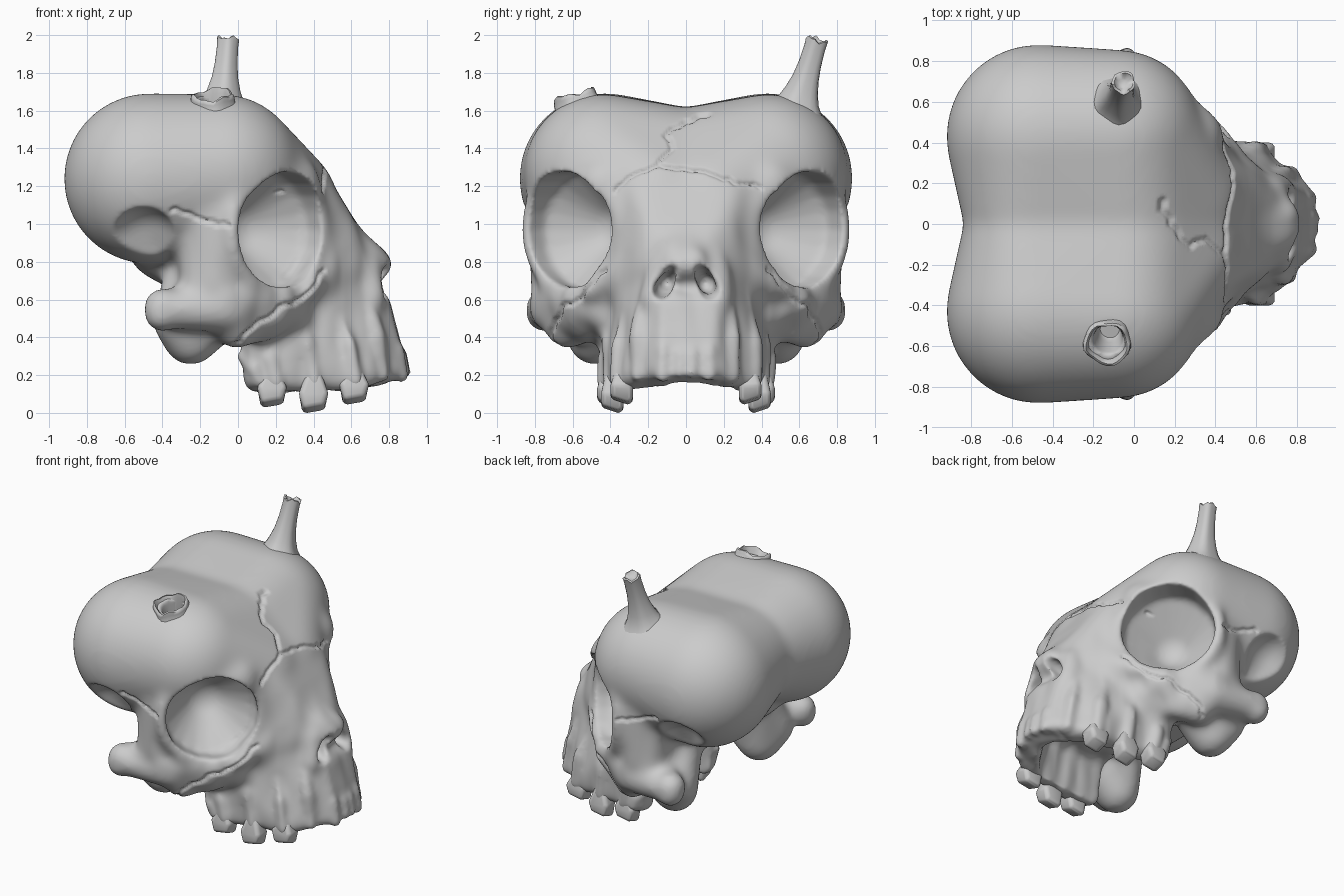
import bpy, bmesh, math, random
from mathutils import Vector, noise, kdtree

if "Cube" in bpy.data.objects:
    bpy.data.objects.remove(bpy.data.objects["Cube"])

random.seed(4)
tmp = bmesh.new()
bmesh.ops.create_icosphere(tmp, subdivisions=4, radius=1)
FINE = [v.co.copy() for v in tmp.verts]
tmp.clear()
bmesh.ops.create_icosphere(tmp, subdivisions=2, radius=1)
COARSE = [v.co.copy() for v in tmp.verts]
tmp.free()


def hull(bm, balls, sides=(1, -1), joined=False):
    """Convex skin around balls (x, y, z, r), mirrored across y=0; joined = one skin over both sides."""
    groups = [[(b, s) for b in balls for s in sides]] if joined else [[(b, s) for b in balls] for s in sides]
    for g in groups:
        vs = [bm.verts.new(Vector((x, y * s, z)) + u * r)
              for (x, y, z, r), s in g for u in (FINE if r > 0.13 else COARSE)]
        bmesh.ops.convex_hull(bm, input=vs, use_existing_faces=False)
        for v in vs:
            if v.is_valid and not v.link_faces:
                bm.verts.remove(v)


def chain(bm, balls):
    for a, b in zip(balls, balls[1:]):
        hull(bm, [a, b])


def make(bm, name):
    bmesh.ops.recalc_face_normals(bm, faces=bm.faces[:])
    me = bpy.data.meshes.new(name)
    bm.to_mesh(me)
    bm.free()
    ob = bpy.data.objects.new(name, me)
    bpy.context.collection.objects.link(ob)
    return ob


def modify(ob, kind, **props):
    m = ob.modifiers.new(kind, kind)
    for k, v in props.items():
        setattr(m, k, v)
    bpy.context.view_layer.objects.active = ob
    bpy.ops.object.modifier_apply(modifier=m.name)


def smooth(ob, angle=50):
    bpy.ops.object.select_all(action='DESELECT')
    ob.select_set(True)
    bpy.context.view_layer.objects.active = ob
    bpy.ops.object.shade_smooth_by_angle(angle=math.radians(angle))


EYE = Vector((0.185, 0.575, 0.97))


def socket_ring(out, R, r, n=20):
    """Balls around the eye opening, which faces 45 degrees outward."""
    c = EYE + Vector((out, out, 0)) * 0.707
    u = Vector((0.707, -0.707, 0))
    pts = [c + u * R * math.cos(t) + Vector((0, 0, R * math.sin(t)))
           for t in (2 * math.pi * i / n for i in range(n + 1))]
    return [(*p, r) for p in pts]


# ---- skull mass
bm = bmesh.new()
hull(bm, [(-.47, .43, 1.24, .453), (-.08, .44, 1.27, .417), (.2, .14, 1.1, .33),
          (-.5, .02, 1.28, .335), (-.05, .03, 1.2, .415), (.19, 0, 1.1, .32)])        # brain lobes
hull(bm, [(-.5, .07, 1.28, .335), (-.05, .07, 1.2, .415), (.19, .07, 1.1, .32)], joined=True)  # groove floor
hull(bm, [(.06, .58, 1.2, .22), (.27, .43, 1.2, .17), (-.08, .6, 1.15, .2)])          # brows
hull(bm, [(-.36, .25, .93, .24), (-.05, .25, .72, .2), (.2, .2, .8, .25)], joined=True)  # base
hull(bm, [(-.13, .65, 1.08, .18), (-.12, .71, .68, .12), (.1, .4, .9, .25)])          # outer eye wall
hull(bm, [(-.19, .66, 1.0, .13), (-.19, .7, .62, .11), (-.2, .45, .62, .13), (-.2, .45, 1.0, .13)])  # temple wall
hull(bm, [(-.01, .63, .44, .11), (-.07, .71, .6, .125), (.22, .53, .6, .12), (.3, .4, .52, .09)])  # cheek
hull(bm, [(-.39, .75, .545, .1), (-.06, .7, .55, .13), (-.2, .6, .58, .13)])          # cheek arch
hull(bm, [(-.405, .755, .52, .1), (-.4, .745, .56, .11)])                             # arch knob
hull(bm, [(-.25, .48, .4, .15), (-.36, .56, .48, .1), (-.14, .48, .5, .15), (-.25, .43, .7, .15)])  # ear bulb
hull(bm, [(.38, .22, 1.14, .14), (.45, .14, .98, .16), (.57, .08, .78, .17), (.3, .3, .7, .2)],
     joined=True)                                                                     # nose bridge
hull(bm, [(.74, .04, .78, .085), (.52, .1, .92, .12)], joined=True)                   # nose
hull(bm, [(.72, .17, .6, .075), (.69, .15, .78, .065), (.5, .15, .7, .1)])            # nose wings
hull(bm, [(.08, .4, .165, .05), (.1, .38, .6, .1), (.62, .34, .17, .05), (.84, .14, .22, .05),
          (.74, .12, .57, .07), (.45, .25, .74, .1)], joined=True)                    # upper jaw
chain(bm, socket_ring(.025, .338, .05))                                               # eye rim
chain(bm, [(.36, .52, .64, .05), (.46, .36, .75, .06), (.56, .22, .95, .05)])         # cheek ridge
skull = make(bm, "skull")
modify(skull, 'REMESH', mode='VOXEL', voxel_size=.024)
modify(skull, 'SMOOTH', factor=.5, iterations=16)

# ---- tooth root ridges, laid over the smoothed mass
bm = bmesh.new()
bm.from_mesh(skull.data)
bpy.data.objects.remove(skull)
for x, y, z, top in ((.12, .425, .165, .3), (.2, .43, .155, .42), (.4, .405, .155, .6), (.62, .36, .17, .56),
                     (.77, .25, .2, .6), (.865, .12, .2, .45), (.88, .03, .21, .4)):
    hull(bm, [(x, y, z, .042), (x - .03, y, (z + top) / 2, .045), (x - .1, y * .88, top, .03)])
skull = make(bm, "skull")
modify(skull, 'REMESH', mode='VOXEL', voxel_size=.018)

# ---- hollows
bm = bmesh.new()
bowl = [b for o in (-.04, .3) for b in socket_ring(o, .245, .065)]
hull(bm, bowl + [(EYE.x - .09, EYE.y - .09, .97, .17)])                               # eye sockets
hull(bm, [(-.64, .9, .82, .21), (-.5, .86, .89, .2), (-.46, .73, .79, .12), (-.37, .86, .86, .1)])  # temple hollows
hull(bm, [(.9, .15, .62, .058), (.88, .07, .785, .03), (.62, .1, .69, .045)])         # nostrils
hull(bm, [(-.2, .27, -.05, .06), (-.2, .27, .36, .06), (.56, .23, -.05, .06), (.5, .2, .36, .06),
          (.74, .08, -.05, .05), (.64, .05, .33, .06)], joined=True)                  # palate
hull(bm, [(-.13, -.585, 1.7, .085), (-.12, -.52, 1.52, .06)], (1,))                   # stump hole
for i in range(7):                                                                    # chipped front edge
    y = -.21 + .07 * i
    hull(bm, [(.95, y, .12, .024), (.7, y * .8, .12, .024), (.9, y, .15 + .05 * random.random(), .018)], (1,))
cutter = make(bm, "hollow_cutter")
cutter.hide_render = True
modify(cutter, 'REMESH', mode='VOXEL', voxel_size=.014)
modify(skull, 'BOOLEAN', operation='DIFFERENCE', object=cutter, solver='EXACT')
bpy.data.objects.remove(cutter)
modify(skull, 'REMESH', mode='VOXEL', voxel_size=.0135)
modify(skull, 'SMOOTH', factor=.5, iterations=8)


# ---- sutures: jagged grooves seen along one axis
def groove_tree(lines):
    pts = []
    for line in lines:
        path = []
        for a, b in zip(line, line[1:]):
            a, b = Vector((*a, 0)), Vector((*b, 0))
            n = max(1, round((b - a).length / .035))
            path += [a.lerp(b, i / n) + Vector((random.uniform(-.011, .011), random.uniform(-.011, .011), 0))
                     for i in range(n)]
        path.append(Vector((*line[-1], 0)))
        for a, b in zip(path, path[1:]):
            pts += [a.lerp(b, k / 6) for k in range(6)]
    kd = kdtree.KDTree(len(pts))
    for i, p in enumerate(pts):
        kd.insert(p, i)
    kd.balance()
    return kd


front = groove_tree([[(-.38, 1.17), (-.3, 1.25), (-.15, 1.31), (.1, 1.27), (.4, 1.19)],
                     [(-.15, 1.31), (-.08, 1.4), (-.1, 1.48), (0, 1.55), (.12, 1.58)]])
side = groove_tree([[(-.36, 1.08), (-.2, 1.03), (-.04, .99)],
                    [(.46, .76), (.38, .63), (.25, .57), (.08, .46), (-.02, .36)]])
moves = []
for v in skull.data.vertices:
    co, n = v.co, v.normal
    d = 1
    in_socket = (Vector((co.x, abs(co.y), co.z)) - EYE).length < .3
    if n.x > .15 and co.x > .1 and co.z > 1.1:
        d = front.find((co.y, co.z, 0))[2]
    elif n.y * co.y > 0 and abs(co.y) > .15 and not in_socket:
        d = side.find((co.x, co.z, 0))[2]
    off = -.02 * max(0, 1 - d / .016)
    face = min(1, max(0, (co.x + .1) * 3)) * min(1, max(0, (1.1 - co.z) * 2.5)) * (.2 if in_socket else 1)
    off += face * .018 * noise.noise(Vector((co.x * 9, co.y * 9, co.z * 3.5)))
    moves.append(n * off)
for v, m in zip(skull.data.vertices, moves):
    v.co += m
skull.data.update()
smooth(skull, 80)

# ---- teeth
bm = bmesh.new()
for x, y, z in ((.18, .41, .03), (.4, .39, 0), (.615, .34, .045)):
    r = .03
    hull(bm, [(x + sx * .035, y + sy * .03, z + r + (.02 if sy > 0 else 0) + (.012 if sx > 0 else 0), r)
              for sx in (-1, 1) for sy in (-1, 1)] +
         [(x + sx * .048, y + sy * .03, z + .1, r) for sx in (-1, 1) for sy in (-1, 1)] + [(x, y, .24, .03)])
smooth(make(bm, "teeth"), 60)


# ---- horns: rings along an axis with rough broken tops
def lathe(name, base, tip, profile, jag, n=24):
    base, axis = Vector(base), (Vector(tip) - Vector(base)).normalized()
    u = axis.cross(Vector((0, 1, 0))).normalized()
    w = axis.cross(u)
    bm = bmesh.new()
    rings = []
    for h, r, rough in profile:
        ring = []
        for t in (2 * math.pi * k / n for k in range(n)):
            up = h + rough * jag * (math.sin(3 * t + 1) + .6 * math.sin(7 * t))
            wide = r * (1 + .04 * math.sin(5 * t) + .03 * math.sin(3 * t + 2))
            ring.append(bm.verts.new(base + axis * up + (u * math.cos(t) + w * math.sin(t)) * wide))
        rings.append(ring)
    for a, b in zip(rings, rings[1:]):
        for i in range(n):
            bm.faces.new((a[i], a[(i + 1) % n], b[(i + 1) % n], b[i]))
    bm.faces.new(rings[-1])
    smooth(make(bm, name), 60)


lathe("horn", (-.085, .575, 1.56), (-.05, .7, 1.99),
      [(0, .19, 0), (.06, .135, 0), (.1, .107, 0), (.15, .088, 0), (.22, .07, 0), (.3, .06, 0), (.39, .056, 0),
       (.432, .058, 1), (.436, .046, 1), (.41, .025, 0)], .009)
lathe("broken_horn_stump", (-.125, -.555, 1.57), (-.135, -.6, 1.72),
      [(0, .17, 0), (.04, .138, 0), (.07, .118, 0), (.1, .116, .5), (.118, .112, 1), (.122, .1, 1), (.1, .09, 0),
       (.03, .08, 0), (-.08, .06, 0)], .01)
